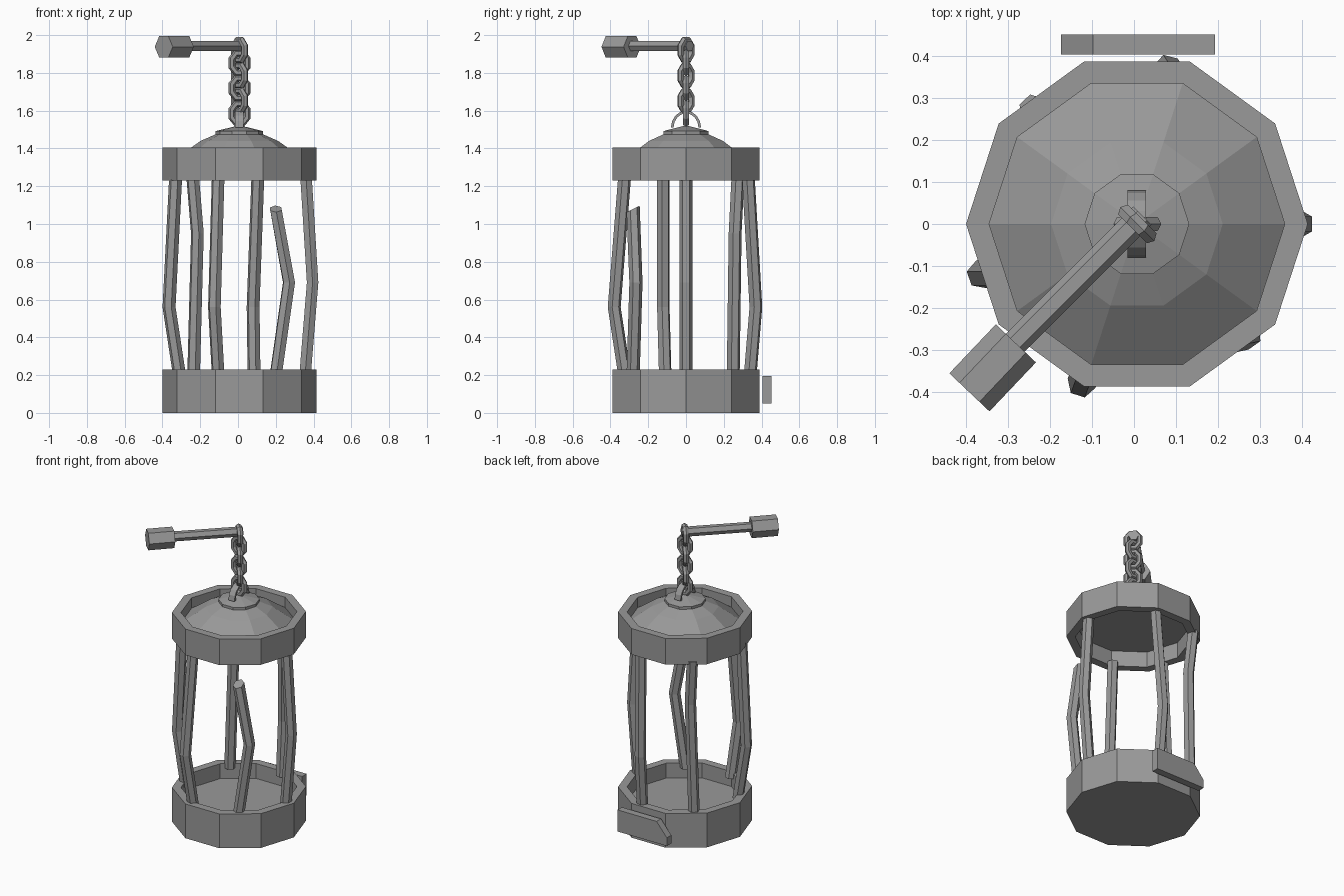
import bpy, math
from mathutils import Vector

cube = bpy.data.objects.get("Cube")
if cube:
    bpy.data.objects.remove(cube)

iron = bpy.data.materials.new("grey_iron")
iron.use_nodes = True
colour = (0.32, 0.32, 0.32, 1)
iron.diffuse_color = colour
iron.node_tree.nodes["Principled BSDF"].inputs["Base Color"].default_value = colour
CX = 0.007  # cage axis


def add_mesh(name, verts, faces):
    mesh = bpy.data.meshes.new(name)
    mesh.from_pydata(verts, [], faces)
    mesh.materials.append(iron)
    ob = bpy.data.objects.new(name, mesh)
    bpy.context.collection.objects.link(ob)
    return ob


def skin(name, rings, caps=True, loop=False):
    """Join equal rings of points, closing the ends or looping back."""
    n, m = len(rings[0]), len(rings)
    verts = [p for ring in rings for p in ring]
    faces = []
    for i in range(m if loop else m - 1):
        j = (i + 1) % m
        faces += [(i * n + k, i * n + (k + 1) % n, j * n + (k + 1) % n, j * n + k)
                  for k in range(n)]
    if caps and not loop:
        faces += [tuple(reversed(range(n))), tuple(range((m - 1) * n, m * n))]
    return add_mesh(name, verts, faces)


def circle(r, z, sides=10):
    return [(CX + r * math.cos(math.tau * k / sides),
             r * math.sin(math.tau * k / sides), z) for k in range(sides)]


def lathe(name, profile, loop=False):
    return skin(name, [circle(r, z) for r, z in profile], loop=loop)


def tube(name, points, r, sides=6):
    """Straight or bent bar with level-cut or square ends."""
    points = [Vector(p) for p in points]
    axis = (points[-1] - points[0]).normalized()
    side = axis.cross(Vector((0, 0, 1)))
    if abs(axis.z) > 0.8:
        side = Vector((-points[0].y, points[0].x, 0))
    side.normalize()
    up = axis.cross(side).normalized()
    turn = [math.tau * k / sides for k in range(sides)]
    return skin(name, [[p + r * (math.cos(a) * side + math.sin(a) * up) for a in turn]
                       for p in points])


# Base tray, upper rim and domed lid
lathe("base_tray", [(0.408, 0), (0.408, 0.23), (0.353, 0.23), (0.353, 0.13)])
lathe("upper_rim", [(0.408, 1.23), (0.408, 1.405), (0.353, 1.405), (0.353, 1.23)], loop=True)
lathe("domed_lid", [(0.353, 1.335), (0.205, 1.44), (0.125, 1.475)])
lathe("lid_cap", [(0.125, 1.465), (0.125, 1.492), (0.01, 1.52)])

# Bent cage bars: bottom xy, bend xyz, top xy
bars = {
    "left_bar": ((0.355, 0), (0.395, 0, 0.69), (0.36, 0)),
    "back_bar": ((0.085, 0.34), (0.08, 0.37), (0.105, 0.33)),
    "front_bar": ((-0.105, -0.325), (-0.125, -0.38), (-0.105, -0.325)),
    "back_right_bar": ((-0.235, 0.25), (-0.215, 0.26, 0.95), (-0.24, 0.275)),
    "right_bar": ((-0.31, -0.11), (-0.365, -0.12), (-0.33, -0.12)),
}
for name, (low, mid, top) in bars.items():
    bend = mid if len(mid) == 3 else (*mid, 0.56)
    tube(name, [(*low, 0.2), bend, (*top, 1.25)], 0.035)

# Snapped bar with a slanted break
broken = tube("broken_bar", [(0.2, -0.28, 0.2), (0.27, -0.265, 0.69), (0.2, -0.28, 1.08)], 0.035)
for v in broken.data.vertices:
    if v.co.z > 1:
        v.co.z += 0.5 * (v.co.y + 0.28)

# Loose plate behind the base, one corner cut off
outline = [(0.193, 0.05), (0.193, 0.195), (-0.098, 0.195), (-0.174, 0.105), (-0.174, 0.05)]
skin("back_plate", [[(x, y, z) for x, z in outline] for y in (0.405, 0.452)])

# Flat staple on the lid
arch = []
for k in range(9):
    a = math.pi * k / 8
    c, s = math.cos(a), math.sin(a)
    arch.append([(CX + x, r * c, 1.51 + (r + 0.01) * s)
                 for x, r in ((-0.022, 0.08), (0.022, 0.08), (0.022, 0.066), (-0.022, 0.066))])
skin("lid_staple", arch)


def chain_link(name, z, angle, r=0.019):
    """Oval link standing in a vertical plane."""
    flat = Vector((math.cos(angle), math.sin(angle), 0))
    across = Vector((-flat.y, flat.x, 0))
    up = Vector((0, 0, 1))
    rings = []
    for k in range(8):
        a = math.tau * (k + 0.5) / 8
        out = math.cos(a) * flat + math.sin(a) * up
        mid = Vector((0.008, 0, z)) + 0.043 * math.cos(a) * flat + 0.056 * math.sin(a) * up
        rings.append([mid + r * (math.cos(b) * out + math.sin(b) * across)
                      for b in (math.tau * j / 6 for j in range(6))])
    skin(name, rings, loop=True)


# Hanging chain
for i in range(6):
    chain_link(f"chain_link_{i + 1}", 1.92 - 0.067 * i, 0 if i % 2 else -math.pi / 4)

# Wall peg with a thick hexagonal head
tube("peg_shaft", [(0.02, 0.02, 1.943), (-0.29, -0.29, 1.943)], 0.031)
tube("peg_head", [(-0.282, -0.285, 1.938), (-0.393, -0.402, 1.938)], 0.066)

# Consistent outward normals
import bmesh
for ob in bpy.context.collection.objects:
    if ob.type == "MESH" and ob.data.materials and ob.data.materials[0] == iron:
        bm = bmesh.new()
        bm.from_mesh(ob.data)
        bmesh.ops.recalc_face_normals(bm, faces=bm.faces)
        bm.to_mesh(ob.data)
        bm.free()
